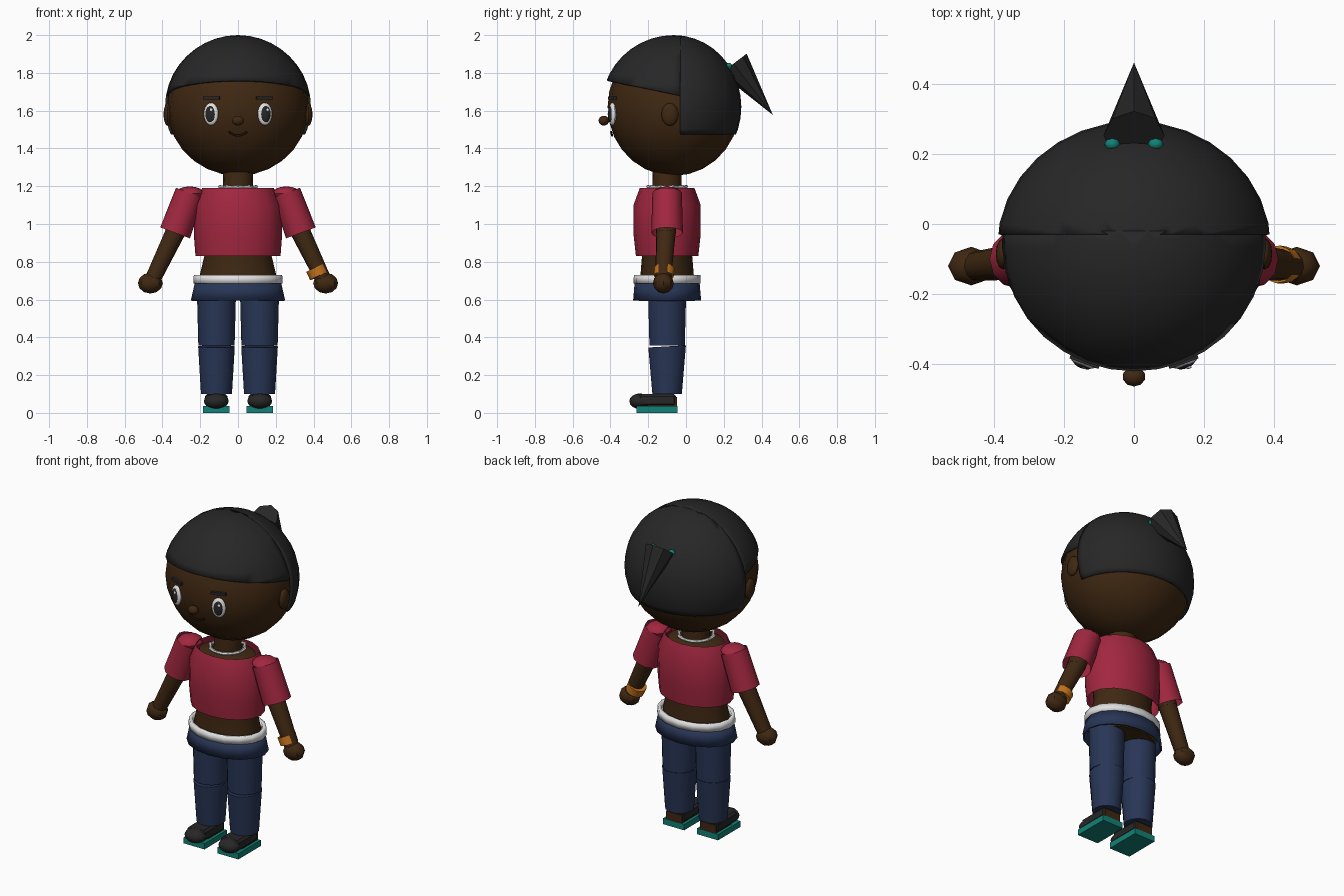
import bpy, bmesh, math
from mathutils import Vector, Matrix

cube = bpy.data.objects.get("Cube")
if cube:
    bpy.data.objects.remove(cube)


def material(name, r, g, b):
    m = bpy.data.materials.new(name)
    m.use_nodes = True
    m.diffuse_color = (r, g, b, 1)
    m.node_tree.nodes["Principled BSDF"].inputs["Base Color"].default_value = (r, g, b, 1)
    return m


SKIN = material("brown skin", .05, .021, .006)
BLACK = material("soft black", .02, .02, .02)
RED = material("crimson cloth", .36, .02, .05)
DENIM = material("navy denim", .021, .036, .092)
WHITE = material("off white", .75, .75, .75)
TEAL = material("teal", .006, .22, .18)
ORANGE = material("orange", .55, .17, .012)
MOUTH = material("dark lip", .018, .007, .003)


def finish(name, bm, mat, smooth=40):
    bmesh.ops.recalc_face_normals(bm, faces=bm.faces)
    me = bpy.data.meshes.new(name)
    bm.to_mesh(me)
    bm.free()
    me.materials.append(mat)
    ob = bpy.data.objects.new(name, me)
    bpy.context.collection.objects.link(ob)
    if smooth:
        bpy.ops.object.select_all(action='DESELECT')
        ob.select_set(True)
        bpy.context.view_layer.objects.active = ob
        bpy.ops.object.shade_smooth_by_angle(angle=math.radians(smooth))
    return ob


def ball(name, loc, size, mat, segs=16, rings=10, turn=0, cuts=()):
    """Ellipsoid; each cut is (point, normal) and keeps the normal's side."""
    bm = bmesh.new()
    bmesh.ops.create_uvsphere(bm, u_segments=segs, v_segments=rings, radius=1)
    bm.transform(Matrix.Translation(loc) @ Matrix.Rotation(turn, 4, 'Z') @ Matrix.Diagonal((*size, 1)))
    for point, normal in cuts:
        bmesh.ops.bisect_plane(bm, geom=bm.verts[:] + bm.edges[:] + bm.faces[:],
                               plane_co=point, plane_no=normal, clear_inner=True)
    return finish(name, bm, mat)


def box(name, lo, hi, mat, bevel=0, turn=0):
    lo, hi = Vector(lo), Vector(hi)
    bm = bmesh.new()
    bmesh.ops.create_cube(bm, size=1)
    bm.transform(Matrix.Translation((lo + hi) / 2) @ Matrix.Rotation(turn, 4, 'Z')
                 @ Matrix.Diagonal((*(hi - lo), 1)))
    if bevel:
        bmesh.ops.bevel(bm, geom=bm.edges[:], offset=bevel, segments=1, affect='EDGES')
    return finish(name, bm, mat, 0)


def loft(name, rings, mat, x=0, y=-.1, segs=16, caps=True, tilt=()):
    """Stack of elliptical rings (z, rx, ry); tilt lifts a ring's back and drops its front."""
    bm = bmesh.new()
    loops = []
    for i, (z, rx, ry) in enumerate(rings):
        lean = tilt[i] if tilt else 0
        loops.append([bm.verts.new((x + rx * math.cos(a), y + ry * math.sin(a), z + lean * math.sin(a)))
                      for a in (2 * math.pi * k / segs for k in range(segs))])
    for lower, upper in zip(loops, loops[1:]):
        for k in range(segs):
            j = (k + 1) % segs
            bm.faces.new((lower[k], lower[j], upper[j], upper[k]))
    if caps:
        bm.faces.new(loops[0])
        bm.faces.new(loops[-1])
    return finish(name, bm, mat)


def limb(name, start, end, r0, r1, mat, segs=12, caps=True):
    """Tapered cylinder between two points."""
    start, end = Vector(start), Vector(end)
    axis = end - start
    bm = bmesh.new()
    bmesh.ops.create_cone(bm, cap_ends=caps, segments=segs, radius1=r0, radius2=r1, depth=axis.length)
    bm.transform(Matrix.Translation((start + end) / 2) @ axis.to_track_quat('Z', 'Y').to_matrix().to_4x4())
    return finish(name, bm, mat)


def solidify(ob, thickness):
    mod = ob.modifiers.new("thickness", 'SOLIDIFY')
    mod.thickness = thickness
    mod.offset = -1


# Head and hair
HEAD, HEAD_R = Vector((0, -.065, 1.62)), Vector((.375, .35, .365))


def face_y(x, z):
    """Front surface of the head."""
    return HEAD.y - HEAD_R.y * math.sqrt(1 - (x / HEAD_R.x) ** 2 - ((z - HEAD.z) / HEAD_R.z) ** 2)


ball("head", HEAD, HEAD_R, SKIN, 20, 14)
front = ball("front_hair", HEAD, (.383, .383, .38), BLACK, 32, 20,
             cuts=[((0, -.02, 0), (0, -1, 0)), ((0, -.42, 1.76), (0, .205, 1))])
back = ball("back_hair", HEAD, (.39, .358, .38), BLACK, 32, 20,
            cuts=[((0, -.03, 0), (0, 1, 0)), ((0, 0, 1.475), (0, 0, 1))])
solidify(front, .012)
solidify(back, .012)
limb("ponytail", (0, .252, 1.849), (0, .46, 1.577), .087, 0, BLACK, 8)

# Face
ball("nose", (0, -.435, 1.547), (.033, .028, .026), SKIN, 10, 8)
curve = bpy.data.curves.new("mouth", 'CURVE')
curve.dimensions = '3D'
curve.bevel_depth = .006
curve.bevel_resolution = 1
spline = curve.splines.new('POLY')
spline.points.add(6)
for i, p in enumerate(spline.points):
    mx = (i - 3) / 3 * .048
    mz = 1.468 + .02 * (mx / .048) ** 2
    p.co = (mx, face_y(mx, mz) - .008, mz, 1)
curve.materials.append(MOUTH)
bpy.context.collection.objects.link(bpy.data.objects.new("mouth", curve))

for s, side in ((1, "left"), (-1, "right")):
    turn = s * math.radians(20)
    out = Vector((math.sin(turn), -math.cos(turn), 0))
    eye = Vector((s * .143, face_y(.143, 1.58) - .004, 1.582))
    ball(side + "_eye", eye, (.041, .018, .06), WHITE, 16, 10, turn)
    ball(side + "_pupil", eye + out * .01, (.028, .012, .044), BLACK, 16, 10, turn)
    ball(side + "_eye_glint", eye + out * .02 + Vector((.007, 0, .022)), (.008, .004, .009), WHITE, 8, 6, turn)
    brow = Vector((s * .14, face_y(.14, 1.668) - .004, 1.668))
    half = Vector((.044, .008, .008))
    box(side + "_eyebrow", brow - half, brow + half, BLACK, turn=turn)
    ball(side + "_ear", (s * .372, -.085, 1.58), (.022, .045, .06), SKIN, 12, 10)
    ball(side + "_hair_tie", (s * .062, .228, 1.835), (.022, .018, .018), TEAL, 8, 6)

# Body and clothes
loft("neck", [(1.17, .08, .078), (1.3, .078, .076)], SKIN)
loft("torso", [(.6, .2, .15), (.72, .205, .142), (.83, .178, .133), (1, .2, .15),
               (1.165, .17, .13), (1.19, .1, .09)], SKIN)
loft("shirt", [(.83, .225, .165), (.945, .234, .178), (1.1, .229, .178), (1.19, .19, .145)],
     RED, caps=False)
solidify(loft("waistband", [(.685, .236, .178), (.73, .234, .176)], WHITE, caps=False), .02)
solidify(loft("hip_denim", [(.595, .25, .18), (.69, .228, .172)], DENIM, caps=False), .012)

# Necklace
bm = bmesh.new()
count, tube = 20, 6
grid = []
for i in range(count):
    a = 2 * math.pi * i / count
    r, z = .094 + .008 * (i % 2), 1.193 + .005 * (i % 2)
    grid.append([bm.verts.new(((r + .009 * math.cos(b)) * math.cos(a), -.1 + (r + .009 * math.cos(b)) * math.sin(a),
                               z + .009 * math.sin(b))) for b in (2 * math.pi * k / tube for k in range(tube))])
for i in range(count):
    for k in range(tube):
        n, j = (i + 1) % count, (k + 1) % tube
        bm.faces.new((grid[i][k], grid[n][k], grid[n][j], grid[i][j]))
finish("necklace", bm, WHITE, 0)

for s, side in ((1, "left"), (-1, "right")):
    # Arm
    limb(side + "_sleeve", (s * .255, -.1, 1.165), (s * .333, -.1, .953), .078, .084, RED, caps=False)
    ball(side + "_shoulder", (s * .255, -.1, 1.162), (.073, .076, .037), RED, 12, 8)
    elbow, wrist = Vector((s * .335, -.107, .95)), Vector((s * .45, -.12, .71))
    limb(side + "_upper_arm", (s * .265, -.1, 1.14), elbow, .06, .053, SKIN)
    limb(side + "_forearm", elbow + (elbow - wrist) * .1, wrist, .053, .042, SKIN)
    ball(side + "_hand", (s * .464, -.12, .687), (.066, .055, .055), SKIN, 8, 6)

    # Leg, with a narrow open slit at the front of the knee
    lx = s * .114
    loft(side + "_thigh", [(.357, .096, .096), (.66, .104, .104)], DENIM, lx, segs=14)
    loft(side + "_shin", [(.1, .082, .08), (.352, .097, .102)], DENIM, lx, segs=14, tilt=(0, .006))

    # Shoe
    sx = s * .115
    box(side + "_sole", (sx - .071, -.262, 0), (sx + .071, -.045, .036), TEAL)
    box(side + "_heel", (sx - .054, -.2, .03), (sx + .054, -.047, .085), SKIN)
    box(side + "_shoe", (sx - .06, -.25, .036), (sx + .06, -.052, .1), BLACK, .012)
    ball(side + "_toe", (sx, -.245, .062), (.066, .055, .041), BLACK, 12, 8)

# Wristband
limb("wristband", (.41, -.115, .768), (.43, -.117, .725), .054, .053, ORANGE)
